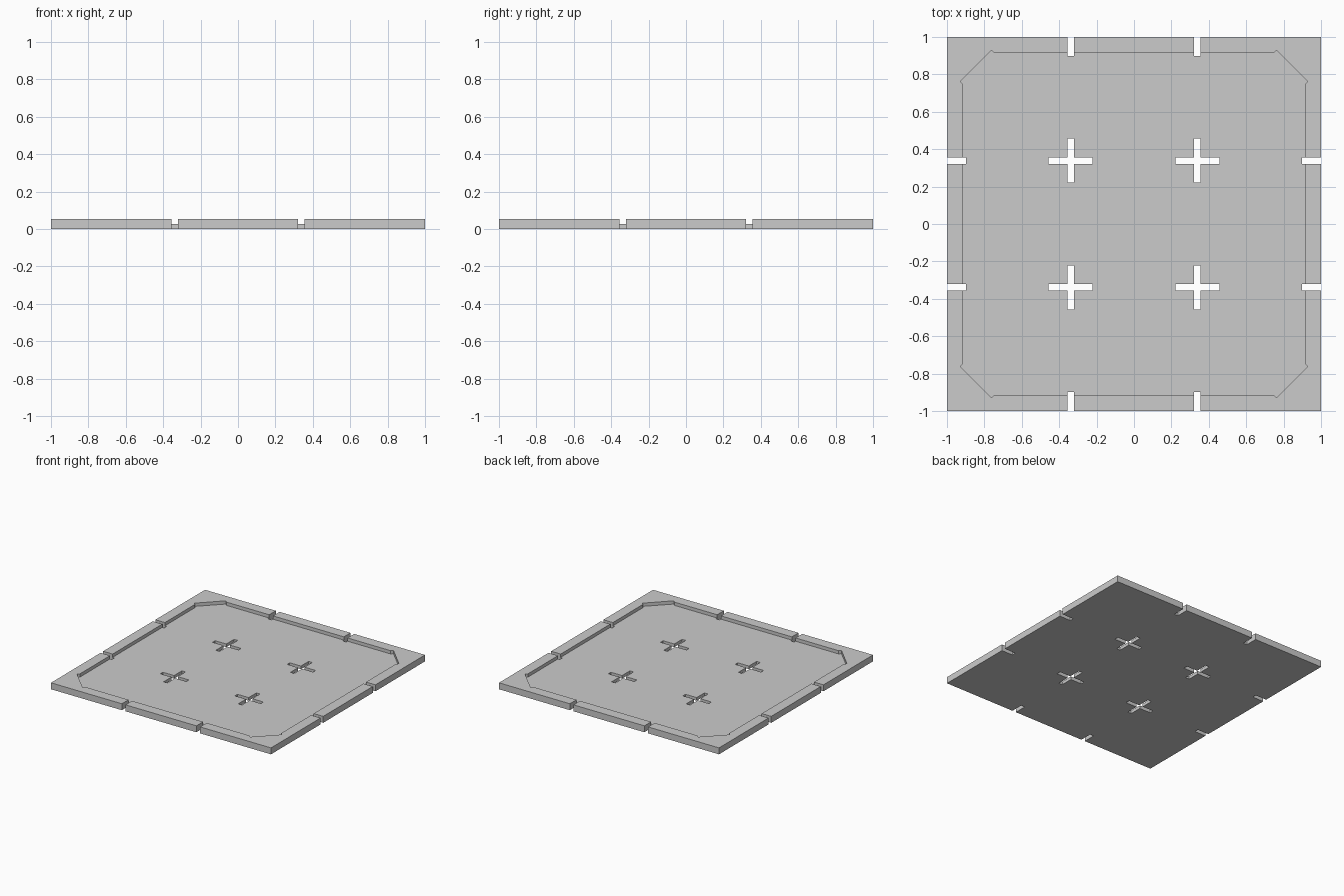
import bpy, bmesh
from math import pi
from mathutils import Matrix

if "Cube" in bpy.data.objects:
    bpy.data.objects.remove(bpy.data.objects["Cube"])

HEIGHT, FLOOR = 0.053, 0.026
SLOT, HALF_W, ARM, EDGE = 0.339, 0.017, 0.118, 0.898


def prism(name, outline, z0, z1):
    bm = bmesh.new()
    face = bm.faces.new([bm.verts.new((x, y, z0)) for x, y in outline])
    ext = bmesh.ops.extrude_face_region(bm, geom=[face])
    top = [v for v in ext["geom"] if isinstance(v, bmesh.types.BMVert)]
    bmesh.ops.translate(bm, verts=top, vec=(0, 0, z1 - z0))
    bmesh.ops.recalc_face_normals(bm, faces=bm.faces)
    mesh = bpy.data.meshes.new(name)
    bm.to_mesh(mesh)
    bm.free()
    obj = bpy.data.objects.new(name, mesh)
    bpy.context.collection.objects.link(obj)
    return obj


def spin(points):
    """Repeat points four times, a quarter turn each."""
    out = []
    for k in range(4):
        rot = Matrix.Rotation(k * pi / 2, 2)
        out += [tuple(rot @ Matrix.Translation((x, y, 0)).to_translation().to_2d())
                for x, y in points]
    return out


def cut(target, cutter):
    cutter.hide_render = True
    mod = target.modifiers.new("cut", 'BOOLEAN')
    mod.operation, mod.solver, mod.object = 'DIFFERENCE', 'EXACT', cutter
    bpy.context.view_layer.objects.active = target
    bpy.ops.object.modifier_apply(modifier=mod.name)
    bpy.data.objects.remove(cutter)


# Square slab
tray = prism("floor_tile", spin([(1, 1)]), 0, HEIGHT)

# Shallow recess with chamfered, slightly stepped corners
corner = [(0.914, 0.746), (0.93, 0.762), (0.762, 0.93), (0.746, 0.914)]
cut(tray, prism("recess_cutter", spin(corner), FLOOR, 0.2))

# Cross-shaped holes through the floor
cross = spin([(ARM, -HALF_W), (ARM, HALF_W), (HALF_W, HALF_W)])
for sx in (-SLOT, SLOT):
    for sy in (-SLOT, SLOT):
        cut(tray, prism("cross_cutter", [(x + sx, y + sy) for x, y in cross], -0.1, 0.2))

# Two through notches in each side of the rim
for s in (-SLOT, SLOT):
    notches = spin([(EDGE, s - HALF_W), (1.1, s - HALF_W),
                    (1.1, s + HALF_W), (EDGE, s + HALF_W)])
    for k in range(4):
        cut(tray, prism("notch_cutter", notches[4 * k:4 * k + 4], -0.1, 0.2))
